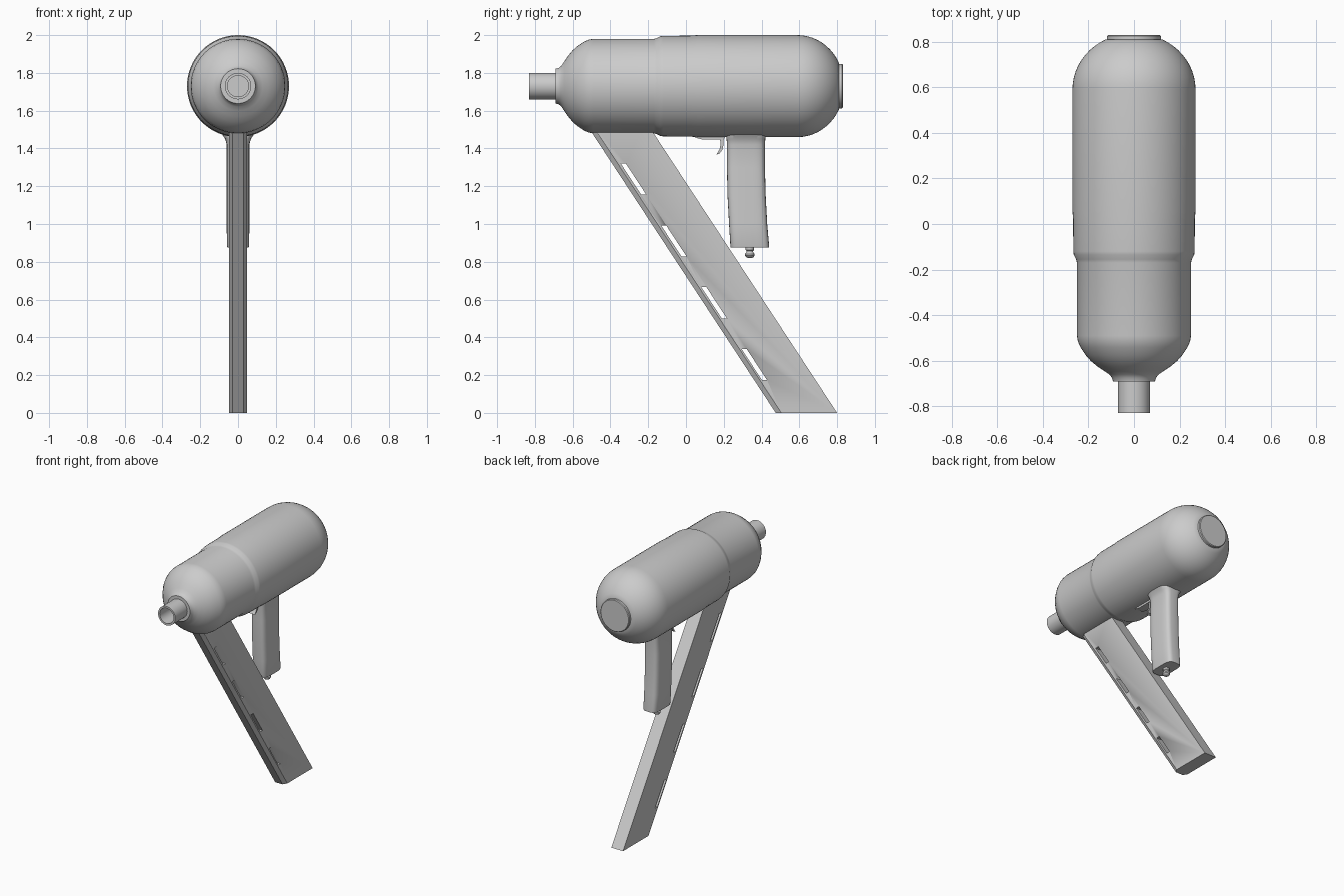
import bpy, bmesh, math

if "Cube" in bpy.data.objects:
    bpy.data.objects.remove(bpy.data.objects["Cube"])

AXIS_Z = 1.73


def loft(name, ring_sets, closed=False, angle=32):
    """Skin one or more stacks of equal-length rings into a single object."""
    bm = bmesh.new()
    for rings in ring_sets:
        vs = [[bm.verts.new(p) for p in r] for r in rings]
        n = len(vs[0])
        pairs = list(zip(vs, vs[1:])) + ([(vs[-1], vs[0])] if closed else [])
        for a, b in pairs:
            for i in range(n):
                j = (i + 1) % n
                bm.faces.new((a[i], a[j], b[j], b[i]))
        if not closed:
            bm.faces.new(vs[0])
            bm.faces.new(vs[-1])
    bmesh.ops.recalc_face_normals(bm, faces=bm.faces)
    me = bpy.data.meshes.new(name)
    bm.to_mesh(me)
    bm.free()
    ob = bpy.data.objects.new(name, me)
    bpy.context.collection.objects.link(ob)
    me.shade_smooth()
    me.set_sharp_from_angle(angle=math.radians(angle))
    return ob


def circle_y(y, r, n=64):
    return [(r * math.cos(2 * math.pi * i / n), y, AXIS_Z + r * math.sin(2 * math.pi * i / n))
            for i in range(n)]


def prism(outline, half):
    """Side outline (y, z) extruded across x."""
    return [[(s * half, y, z) for y, z in outline] for s in (-1, 1)]


def squircle(z, y0, y1, half, n=40, power=4):
    out = []
    for i in range(n):
        t = 2 * math.pi * i / n
        c, s = math.cos(t), math.sin(t)
        cx = math.copysign(abs(c) ** (2 / power), c)
        sy = math.copysign(abs(s) ** (2 / power), s)
        out.append((half * cx, (y0 + y1) / 2 + (y1 - y0) / 2 * sy, z))
    return out


# turned main body with necked front, stepped middle and domed rear
profile = [(-0.69, 0.092), (-0.675, 0.096), (-0.66, 0.108), (-0.645, 0.13),
           (-0.625, 0.16), (-0.60, 0.19), (-0.575, 0.212), (-0.54, 0.235),
           (-0.515, 0.246), (-0.49, 0.25), (-0.17, 0.25), (-0.155, 0.254),
           (-0.135, 0.264), (-0.12, 0.266), (0.02, 0.267), (0.06, 0.27), (0.59, 0.27)]
for k in range(1, 11):
    t = k / 10 * math.radians(64)
    profile.append((0.59 + 0.245 * math.sin(t), 0.27 - 0.262 * (1 - math.cos(t))))
loft("body", [[circle_y(y, r) for y, r in profile]])

# rear end cap
loft("rear_cap", [[circle_y(y, r) for y, r in
                   [(0.78, 0.118), (0.825, 0.118), (0.83, 0.113)]]])

# hollow nozzle tube
loft("nozzle", [[circle_y(y, r, 40) for y, r in
                 [(-0.68, 0.07), (-0.83, 0.07), (-0.83, 0.056), (-0.68, 0.056)]]], closed=True)


# slanted magazine with chamfered front corners
def magazine_ring(z):
    y = 0.475 - 0.656 * z
    return [(-0.03, y, z), (0.03, y, z), (0.048, y + 0.03, z),
            (0.048, y + 0.325, z), (-0.048, y + 0.325, z), (-0.048, y + 0.03, z)]


magazine = loft("magazine", [[magazine_ring(0), magazine_ring(1.55)]], angle=20)

# four slots cut through the magazine
slots = []
for k in range(4):
    y, z = -0.345 + 0.213 * k, 1.32 - 0.327 * k
    slots.append(prism([(y, z), (y + 0.027, z), (y + 0.135, z - 0.165), (y + 0.108, z - 0.165)], 0.2))
cutter = loft("slot_cutter", slots)
cutter.hide_render = True
cutter.hide_viewport = True
cut = magazine.modifiers.new("slots", "BOOLEAN")
cut.operation = "DIFFERENCE"
cut.solver = "EXACT"
cut.object = cutter

# grip, flared where it meets the body
loft("handle", [[squircle(*a) for a in [
    (0.875, 0.237, 0.44, 0.056), (0.885, 0.235, 0.44, 0.059), (1.0, 0.228, 0.43, 0.06),
    (1.15, 0.22, 0.422, 0.06), (1.3, 0.217, 0.418, 0.06), (1.42, 0.217, 0.418, 0.06),
    (1.45, 0.215, 0.42, 0.068), (1.475, 0.212, 0.423, 0.085), (1.52, 0.212, 0.423, 0.085)]]])

# air fitting under the grip
loft("air_fitting", [[squircle(z, 0.338 - r, 0.338 + r, r, 24, 2) for z, r in [
    (0.89, 0.022), (0.862, 0.022), (0.856, 0.017), (0.85, 0.019), (0.842, 0.025),
    (0.832, 0.025), (0.824, 0.019), (0.82, 0.01)]]])

# trigger: mounting bar and curved finger hook
hook = [(0.18, 1.455), (0.183, 1.42), (0.178, 1.395), (0.165, 1.375), (0.16, 1.367),
        (0.178, 1.373), (0.192, 1.392), (0.199, 1.42), (0.2, 1.455)]
bar = [(0.03, 1.49), (0.05, 1.457), (0.09, 1.447), (0.2, 1.447), (0.22, 1.49)]
loft("trigger", [prism(hook, 0.025), prism(bar, 0.03)])
